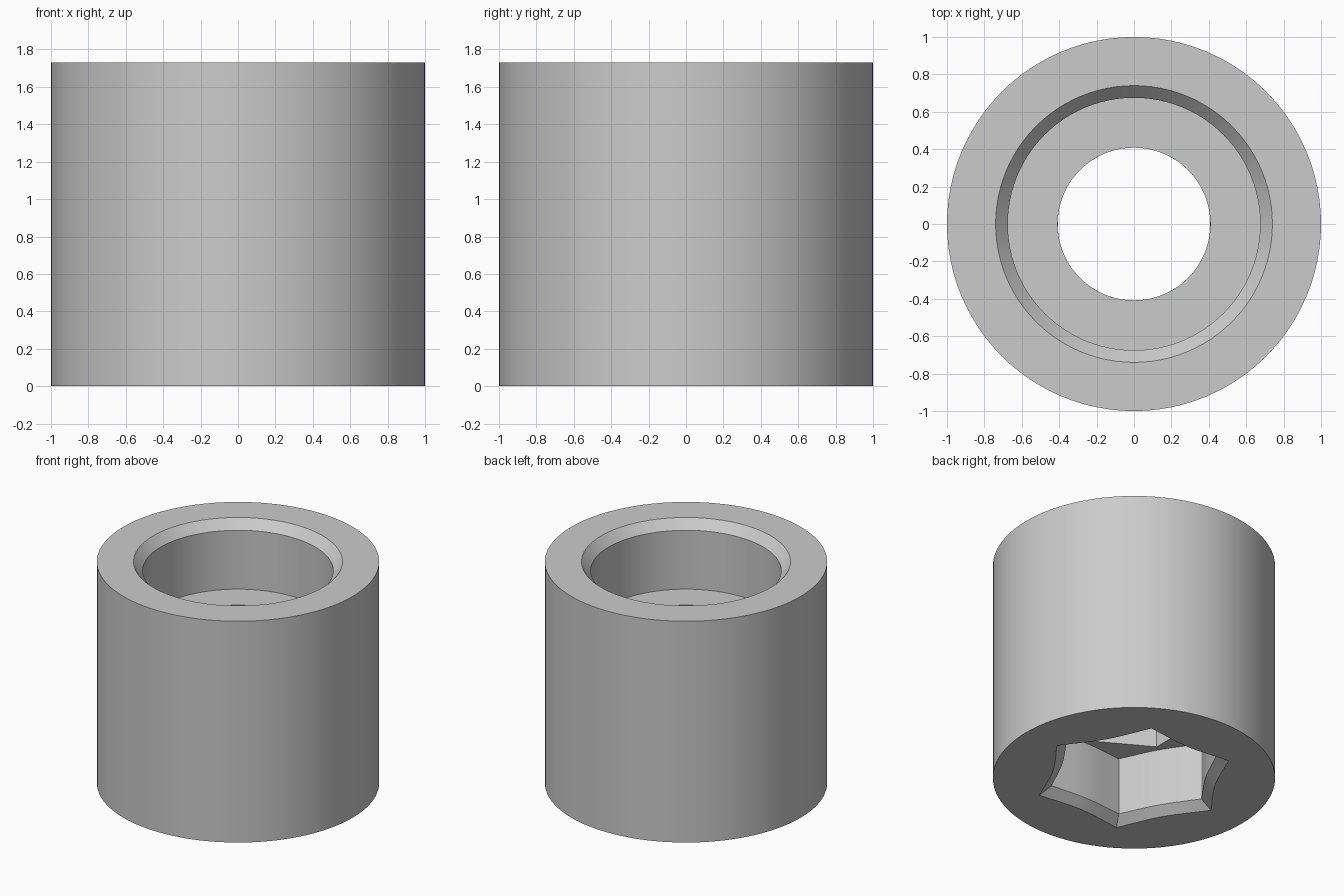
import bpy
import bmesh
from math import cos, sin, pi, radians

cube = bpy.data.objects.get("Cube")
if cube:
    bpy.data.objects.remove(cube, do_unlink=True)

SEGMENTS = 96


def circle(radius):
    return lambda angle: radius


def hexagon(corner, turn=0.0, sag=0.0):
    """Radius of a six-sided outline whose sides may bow inwards by sag."""
    flat = corner * cos(pi / 6)

    def radius(angle):
        off = (angle - turn) % (pi / 3) - pi / 6
        bow = cos(off * 3) * sag
        return flat / cos(off) - bow
    return radius


# Cross-sections from the outer base, up through the bore and over the rim
bore_hex = hexagon(0.47, turn=pi / 6)
sections = [
    (circle(1.0), 0.0),
    (hexagon(0.713, sag=0.035), 0.0),    # hex pocket mouth
    (hexagon(0.622, sag=0.022), 0.06),   # end of pocket chamfer
    (hexagon(0.622, sag=0.022), 0.51),   # pocket ceiling
    (bore_hex, 0.51),                    # six-sided lower bore
    (bore_hex, 0.86),
    (circle(0.408), 0.86),               # round upper bore
    (circle(0.408), 1.20),
    (circle(0.675), 1.20),               # counterbore floor
    (circle(0.675), 1.66),
    (circle(0.74), 1.73),                # chamfered rim
    (circle(1.0), 1.73),
]

bm = bmesh.new()
rings = []
for outline, z in sections:
    ring = []
    for i in range(SEGMENTS):
        a = 2 * pi * i / SEGMENTS
        r = outline(a)
        ring.append(bm.verts.new((r * cos(a), r * sin(a), z)))
    rings.append(ring)

# Join each section to the next; the last closes back to the first
for k, lower in enumerate(rings):
    upper = rings[(k + 1) % len(rings)]
    for i in range(SEGMENTS):
        j = (i + 1) % SEGMENTS
        bm.faces.new((lower[i], upper[i], upper[j], lower[j]))

# Merge points where the bore's flats meet its round part
bmesh.ops.remove_doubles(bm, verts=bm.verts, dist=0.0001)
bmesh.ops.recalc_face_normals(bm, faces=bm.faces)

mesh = bpy.data.meshes.new("spacer_body")
bm.to_mesh(mesh)
bm.free()
body = bpy.data.objects.new("spacer_body", mesh)
bpy.context.collection.objects.link(body)

# Plain grey material
grey = bpy.data.materials.new("light_grey")
grey.use_nodes = True
colour = (0.6, 0.6, 0.6, 1.0)
grey.diffuse_color = colour
grey.node_tree.nodes["Principled BSDF"].inputs["Base Color"].default_value = colour
mesh.materials.append(grey)

# Smooth round walls, crisp edges
bpy.ops.object.select_all(action="DESELECT")
body.select_set(True)
bpy.context.view_layer.objects.active = body
bpy.ops.object.shade_smooth_by_angle(angle=radians(25))
